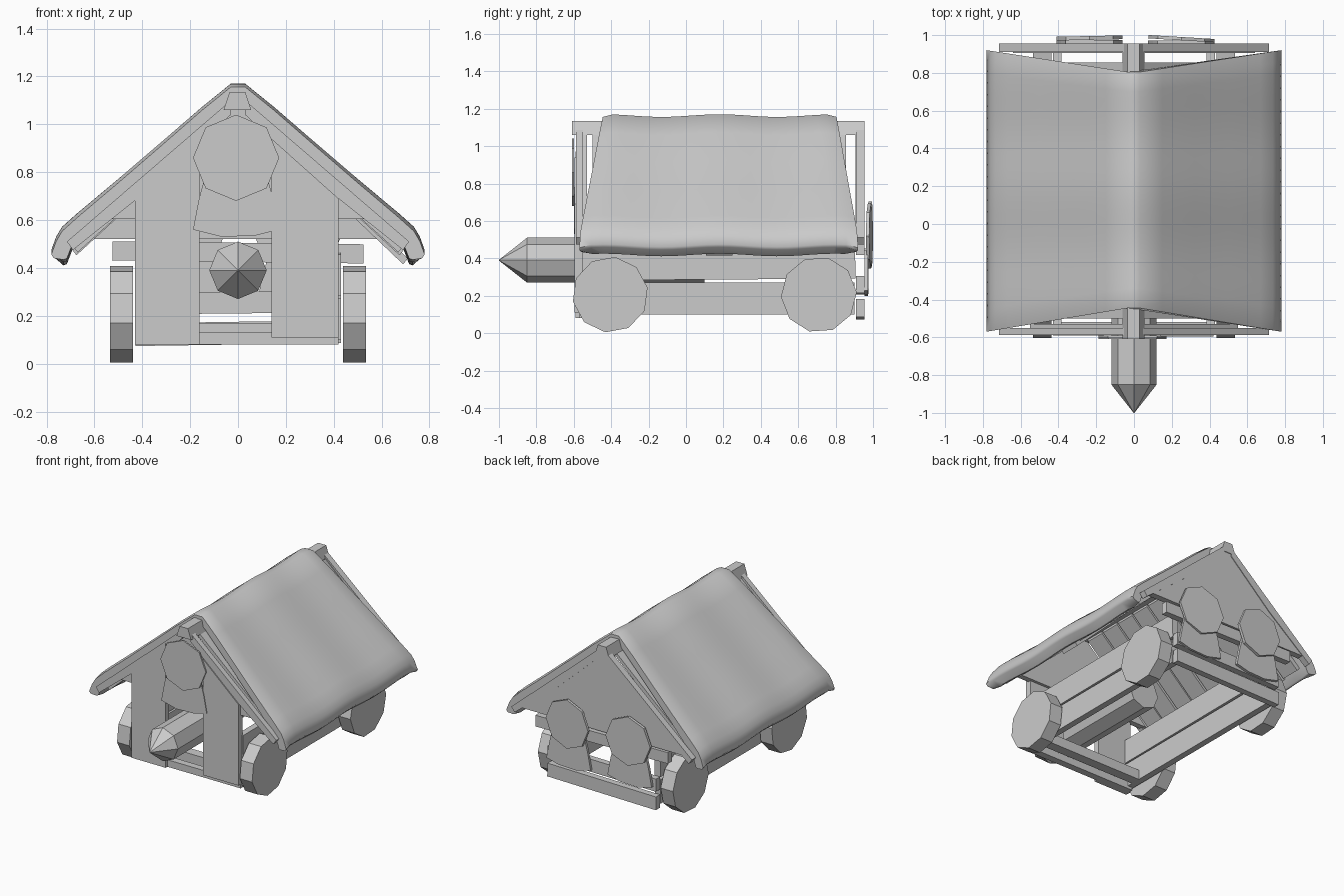
import bpy, bmesh, math
from mathutils import Vector, Matrix

if "Cube" in bpy.data.objects:
    bpy.data.objects.remove(bpy.data.objects["Cube"])

grey = bpy.data.materials.new("plain_grey")
grey.diffuse_color = (0.6, 0.6, 0.6, 1)
grey.use_nodes = True
grey.node_tree.nodes["Principled BSDF"].inputs["Base Color"].default_value = grey.diffuse_color


def finish(bm, name):
    bmesh.ops.recalc_face_normals(bm, faces=bm.faces)
    me = bpy.data.meshes.new(name)
    bm.to_mesh(me)
    bm.free()
    me.materials.append(grey)
    ob = bpy.data.objects.new(name, me)
    bpy.context.collection.objects.link(ob)
    return ob


def loft(name, rings):
    """Skin a list of closed rings and cap both ends."""
    bm = bmesh.new()
    rows = [[bm.verts.new(p) for p in r] for r in rings]
    n = len(rows[0])
    for a, b in zip(rows, rows[1:]):
        for i in range(n):
            j = (i + 1) % n
            bm.faces.new((a[i], a[j], b[j], b[i]))
    bm.faces.new(rows[0])
    bm.faces.new(rows[-1])
    return finish(bm, name)


def slab(name, outline, y0, y1):
    """Extrude an (x, z) outline along y."""
    return loft(name, [[(x, y, z) for x, z in outline] for y in (y0, y1)])


def box(name, x0, x1, y0, y1, z0, z1):
    return slab(name, [(x0, z0), (x1, z0), (x1, z1), (x0, z1)], y0, y1)


def ngon(n, r, cx, cz, start=0.0):
    return [(cx + r * math.sin(start + 2 * math.pi * i / n),
             cz + r * math.cos(start + 2 * math.pi * i / n)) for i in range(n)]


def tilt(ob, pivot, angle, axis):
    p = Matrix.Translation(Vector(pivot))
    ob.data.transform(p @ Matrix.Rotation(angle, 4, axis) @ p.inverted())


# Cloth roof: one thick rounded section, swept with a wave and slanted ends
outer = [(0.03, 1.17), (0.15, 1.073), (0.32, 0.926), (0.5, 0.772), (0.67, 0.63),
         (0.735, 0.572), (0.76, 0.53), (0.78, 0.475), (0.77, 0.46)]
inner = [(0.73, 0.425), (0.715, 0.43), (0.69, 0.495), (0.5, 0.675), (0.25, 0.893), (0.03, 1.085)]
half = outer + inner
section = half + [(-x, z) for x, z in reversed(half)]
rings = []
steps = 24
for i in range(steps + 1):
    t = i / steps
    end = 0.014 if i in (0, steps) else 0.0
    ring = []
    for x, z in section:
        k = abs(x) / 0.78
        y = (-0.44 - 0.13 * k) * (1 - t) + (0.80 + 0.12 * k) * t
        wave = 0.007 * (math.cos(2 * math.pi * (y - 0.18) / 0.62) - 1)
        ring.append((x, y, z + wave - end * (1 if (x, z) in section[:9] or
                                             (x, z) in section[-9:] else -1)))
    rings.append(ring)
roof = loft("cloth_roof", rings)
bpy.context.view_layer.objects.active = roof
roof.select_set(True)
bpy.ops.object.shade_smooth_by_angle(angle=math.radians(55))
roof.select_set(False)

# Roof planks under the cloth, running from ridge to eave
for s in (-1, 1):
    for i in range(9):
        y = -0.5 + i * 0.152
        low = 0.05 if (s == 1 and i == 4) else 0.012 * (i % 2)
        slab("roof_plank", [(s * 0.03, 1.075), (s * (0.69 + low * 0.4), 0.49 - low),
                            (s * (0.67 + low * 0.4), 0.465 - low), (s * 0.03, 1.045)],
             y, y + 0.14)

# Ridge beam
slab("ridge_beam", [(-0.06, 1.06), (0.055, 1.06), (0.03, 1.135), (-0.035, 1.135)], -0.61, 0.955)

# Gables and sloping boards along their edges
slab("front_gable", [(-0.55, 0.605), (0.55, 0.605), (0.03, 1.08), (-0.03, 1.08)], -0.57, -0.53)
slab("back_gable", [(-0.64, 0.52), (0.64, 0.52), (0.03, 1.09), (-0.03, 1.09)], 0.905, 0.95)
for s in (-1, 1):
    for name, y0, y1 in (("front_edge_board", -0.588, -0.55), ("back_edge_board", 0.91, 0.955)):
        slab(name, [(s * 0.03, 1.1), (s * 0.715, 0.51), (s * 0.69, 0.475), (s * 0.35, 0.745),
                    (s * 0.03, 1.04)], y0, y1)

# Front posts cut to the roof slope
slab("front_post_left", [(-0.43, 0.08), (-0.16, 0.08), (-0.16, 0.97), (-0.43, 0.71)], -0.59, -0.55)
slab("front_post_right", [(0.14, 0.11), (0.42, 0.11), (0.42, 0.69), (0.14, 0.94)], -0.595, -0.55)

# Side walls of two planks, with their narrow gap
for s in (-1, 1):
    a, b = sorted((s * 0.385, s * 0.43))
    lower = box("lower_side_plank", a, b, -0.56, 0.9, 0.1, 0.272)
    upper = box("upper_side_plank", a, b, -0.555, 0.905, 0.287, 0.46)
    tilt(upper, (0, 0.2, 0.37), 0.006, 'X')

# Cross beams at the front and back
box("front_sill", -0.42, 0.42, -0.57, -0.52, 0.08, 0.13)
box("front_inner_sill", -0.4, 0.4, -0.48, -0.41, 0.1, 0.17)
for name, w, z0, z1, a in (("back_rail_top", 0.525, 0.425, 0.505, 0.012),
                           ("back_rail_middle", 0.43, 0.21, 0.3, -0.01),
                           ("back_rail_bottom", 0.43, 0.08, 0.175, -0.015)):
    tilt(box(name, -w, w, 0.91, 0.955, z0, z1), (0, 0.93, (z0 + z1) / 2), a, 'Y')

# Ten-sided wheels
for s in (-1, 1):
    for name, y, turn in (("front_wheel", -0.405, 0.13), ("back_wheel", 0.71, 0.25)):
        loft(name, [[(s * x, py, pz) for py, pz in ngon(10, 0.203, y, 0.206, turn)]
                    for x in (0.438, 0.535)])

# Ram with a pointed head
ram = [[(x, y, z) for x, z in ngon(8, r, 0, 0.39, math.pi / 8 * 0)]
       for y, r in ((0.1, 0.12), (-0.85, 0.12), (-1.0, 0.002))]
loft("ram", ram)


# Flat guard figures: octagonal head over a flared body
def figure(label, x, z, r, y0, y1, lean):
    body = [(-0.13, -0.08), (0.13, -0.08), (0.155, -0.17), (0.18, -0.3), (0.08, -0.325),
            (-0.06, -0.33), (-0.18, -0.3), (-0.155, -0.17)]
    k = r / 0.18
    mid = (y0 + y1) / 2
    slab(label + "_body", [(x + px * k, z + pz * k) for px, pz in body], min(y0, mid), max(y0, mid))
    head = slab(label + "_head", ngon(8, r, x, z), mid, y1)
    tilt(head, (x, mid, z), lean, 'Z')


figure("front_figure", -0.008, 0.86, 0.18, -0.59, -0.61, 0)
figure("back_figure_left", -0.235, 0.53, 0.175, 0.955, 0.995, 0.02)
figure("back_figure_right", 0.25, 0.52, 0.175, 0.955, 0.99, -0.06)
